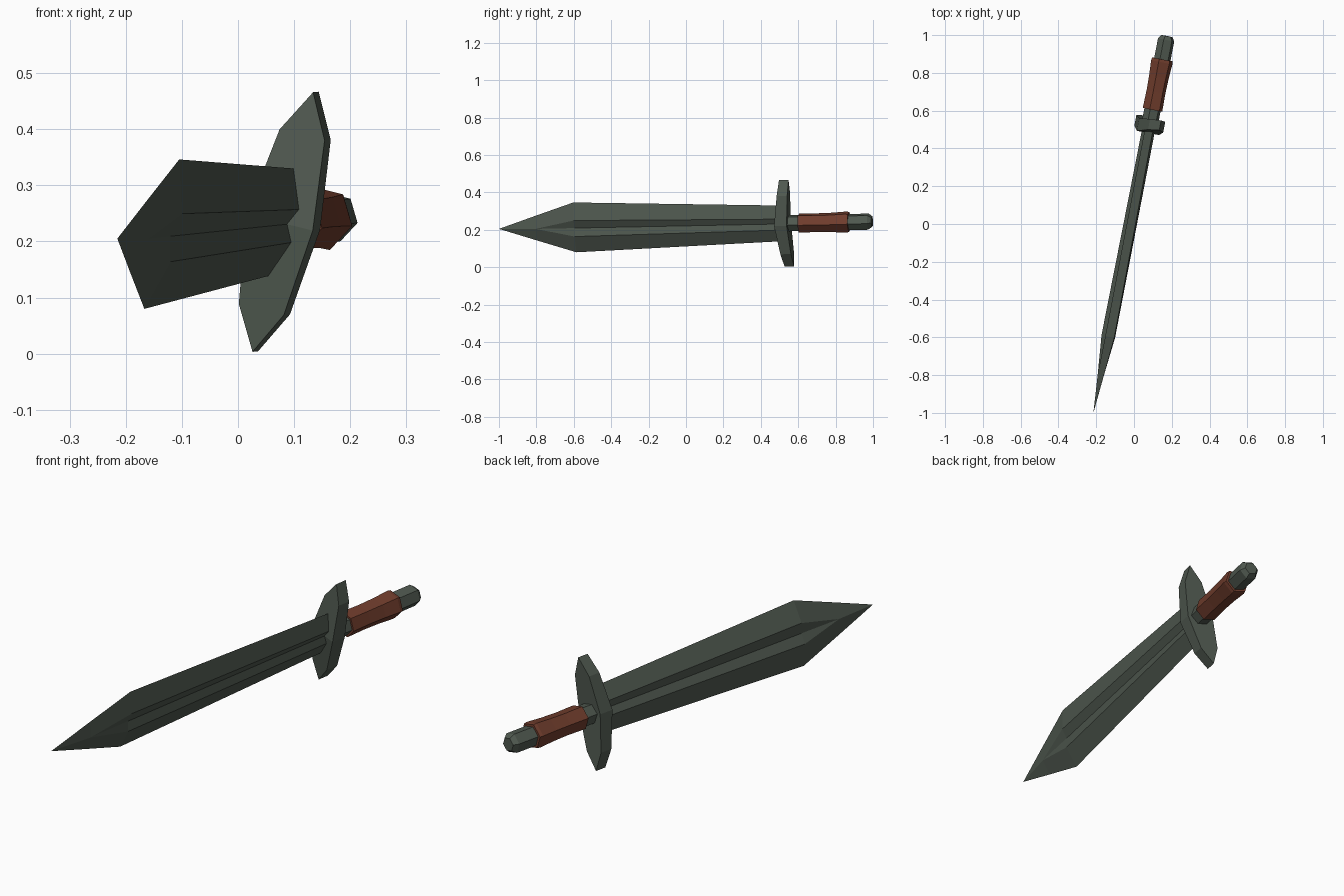
import bpy, bmesh, math
from mathutils import Vector

if "Cube" in bpy.data.objects:
    bpy.data.objects.remove(bpy.data.objects["Cube"])

# Sword frame: long axis (per unit of y), blade width axis, blade thickness axis
TIP = Vector((-0.215, -1.0, 0.205))
AXIS = Vector((0.195, 1.0, 0.0195))
d = AXIS.normalized()
WIDE = Vector((0.228, -0.057, 0.972))
WIDE = (WIDE - d * WIDE.dot(d)).normalized()
THICK = d.cross(WIDE)


def point(y, a, b):
    """World point at station y, offset a across the blade and b through it."""
    return TIP + AXIS * (y + 1) + WIDE * a + THICK * b


def material(name, color):
    m = bpy.data.materials.new(name)
    m.diffuse_color = (*color, 1)
    m.use_nodes = True
    m.node_tree.nodes["Principled BSDF"].inputs["Base Color"].default_value = m.diffuse_color
    return m


def loft(name, rings, mat):
    """Skin equal-length rings of (y, a, b), cap the ends, weld collapsed points."""
    bm = bmesh.new()
    vs = [[bm.verts.new(point(*p)) for p in r] for r in rings]
    n = len(rings[0])
    for r0, r1 in zip(vs, vs[1:]):
        for i in range(n):
            j = (i + 1) % n
            bm.faces.new((r0[i], r0[j], r1[j], r1[i]))
    bm.faces.new(vs[0])
    bm.faces.new(vs[-1])
    bmesh.ops.remove_doubles(bm, verts=bm.verts, dist=0.0005)
    bmesh.ops.recalc_face_normals(bm, faces=bm.faces)
    me = bpy.data.meshes.new(name)
    bm.to_mesh(me)
    bm.free()
    me.materials.append(mat)
    ob = bpy.data.objects.new(name, me)
    bpy.context.collection.objects.link(ob)
    return ob


def blade_ring(y, half, ridge, high, groove):
    """Sharp edges, two ridges per side and a shallow groove between them."""
    return [(y, half, 0), (y, ridge, high), (y, 0, groove), (y, -ridge, high),
            (y, -half, 0), (y, -ridge, -high), (y, 0, -groove), (y, ridge, -high)]


def hex_ring(y, r):
    return [(y, r * math.sin(k * math.pi / 3), r * math.cos(k * math.pi / 3))
            for k in range(6)]


def guard_ring(a, half):
    """Guard section; the middle is pushed toward the blade."""
    k = 1 - abs(a) / 0.238
    front, back = 0.512 - 0.03 * k, 0.563 - 0.014 * k
    return [(front, a, half), (back, a, half), (back, a, -half), (front, a, -half)]


steel = material("dark_steel", (0.080, 0.100, 0.080))
leather = material("brown_leather", (0.165, 0.047, 0.026))

# Blade with fuller
loft("blade", [blade_ring(-1.0, 0, 0, 0, 0),
               blade_ring(-0.80, 0.068, 0, 0.017, 0.017),
               blade_ring(-0.594, 0.137, 0.044, 0.027, 0.016),
               blade_ring(0.51, 0.098, 0.03, 0.028, 0.014)], steel)

# Cross guard
loft("guard", [guard_ring(a, h) for a, h in
               ((-0.238, 0), (-0.16, 0.042), (0, 0.062), (0.16, 0.042), (0.238, 0))], steel)

# Metal core, showing as neck and pommel
loft("hilt_core", [hex_ring(y, r) for y, r in
                   ((0.53, 0.045), (0.975, 0.045), (0.995, 0.03))], steel)

# Leather grip with a small rim at the back
loft("grip", [hex_ring(y, r) for y, r in
              ((0.605, 0.054), (0.70, 0.052), (0.78, 0.054),
               (0.857, 0.059), (0.872, 0.056))], leather)
